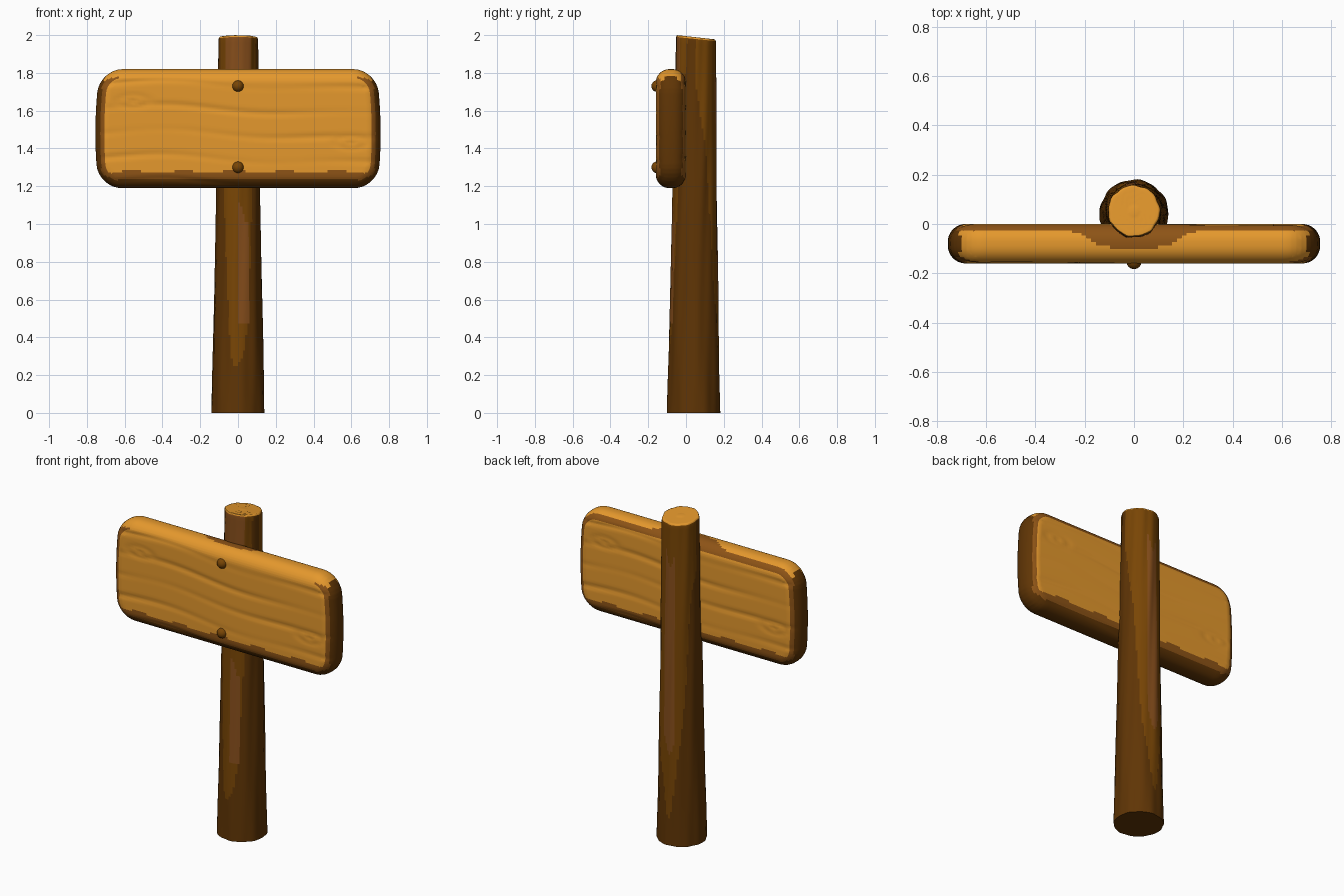
import bpy, bmesh, math
from mathutils import Vector

if "Cube" in bpy.data.objects:
    bpy.data.objects.remove(bpy.data.objects["Cube"])

def material(name, rgb):
    m = bpy.data.materials.new(name)
    m.diffuse_color = (*rgb, 1)
    m.use_nodes = True
    m.node_tree.nodes["Principled BSDF"].inputs["Base Color"].default_value = m.diffuse_color
    return m

LIGHT = material("light_wood", (0.78, 0.315, 0.026))
EDGE = material("edge_brown", (0.27, 0.088, 0.008))
DARK = material("dark_brown", (0.115, 0.035, 0.0015))
MID = material("mid_brown", (0.19, 0.06, 0.0015))
STRIPE = material("stripe_brown", (0.24, 0.076, 0.011))

def finish(bm, name, mats, angle=50):
    bmesh.ops.recalc_face_normals(bm, faces=bm.faces)
    me = bpy.data.meshes.new(name)
    bm.to_mesh(me)
    bm.free()
    for m in mats:
        me.materials.append(m)
    ob = bpy.data.objects.new(name, me)
    bpy.context.collection.objects.link(ob)
    bpy.ops.object.select_all(action='DESELECT')
    ob.select_set(True)
    bpy.context.view_layer.objects.active = ob
    bpy.ops.object.shade_smooth_by_angle(angle=math.radians(angle))
    return ob

# Post: tapered log with shallow bark waves, slanted top and ringed cut end
N, ROWS = 64, 96
def post_radius(z):
    return 0.105 + 0.035 * (1 - z / 2) ** 1.3

bm = bmesh.new()
levels = [(1.98 * i / ROWS, 1.0) for i in range(ROWS + 1)]
cut_start = len(levels)
levels += [(1.99, 0.99), (1.998, 0.96), (2.0, 0.91)]
levels += [(2.0 - 0.003 * (k % 2), 0.91 - 0.12 * k) for k in range(1, 7)]
rings = []
for z, s in levels:
    ring = []
    for j in range(N):
        a = 2 * math.pi * j / N
        wave = 0.0018 * math.sin(7 * a + 3 * math.sin(2.2 * z)) + 0.0012 * math.sin(13 * a - 4 * z)
        r = (post_radius(z) + wave) * s
        y = 0.04 + 0.006 * z - r * math.cos(a)
        drop = 0.022 * (y + 0.05) / 0.2 * max(0, (z - 1.8) / 0.2)
        ring.append(bm.verts.new((r * math.sin(a), y, z - drop)))
    rings.append(ring)
for i in range(len(rings) - 1):
    for j in range(N):
        k = (j + 1) % N
        f = bm.faces.new((rings[i][j], rings[i][k], rings[i + 1][k], rings[i + 1][j]))
        z = levels[i][0]
        a = 2 * math.pi * (j + 0.5) / N
        edge = 0.05 * math.sin(9 * a + 1)
        # the paler wood rises in a pointed flame at front and back
        limit = 0.2 + (2.2 if math.cos(a) > 0 else 1.5) * math.sin(a) ** 2 + edge
        if i >= cut_start:
            f.material_index = 0
        elif abs(a - 0.23) < 0.23 and 0.47 < z < 1.05 + edge:
            f.material_index = 3
        elif abs(a - math.pi) < 0.33 and 0.6 + edge < z < 1.75 + edge:
            f.material_index = 3
        elif z > 1.8 and math.cos(a) > 0.75:
            f.material_index = 3
        else:
            f.material_index = 1 if z < limit else 2
bm.faces.new(rings[-1]).material_index = 0
bm.faces.new(rings[0][::-1]).material_index = 1
finish(bm, "post", [LIGHT, DARK, MID, STRIPE])

# Board: box with round corners and soft edges, sliced so the grain can be pressed in
bm = bmesh.new()
bmesh.ops.create_cube(bm, size=1)
for v in bm.verts:
    v.co = Vector((v.co.x * 1.51, v.co.y * 0.16 - 0.08, v.co.z * 0.63 + 1.505))
corner = [e for e in bm.edges if abs(e.verts[0].co.y - e.verts[1].co.y) > 0.1]
bmesh.ops.bevel(bm, geom=corner, offset=0.125, segments=8, profile=0.5, affect='EDGES')
rim = [e for e in bm.edges if abs(e.verts[0].co.y - e.verts[1].co.y) < 0.001]
bmesh.ops.bevel(bm, geom=rim, offset=0.072, segments=9, profile=0.5, affect='EDGES')

def slice_all(axis, start, step, count):
    for i in range(count):
        p = [0, 0, 0]
        n = [0, 0, 0]
        p[axis], n[axis] = start + i * step, 1
        bmesh.ops.bisect_plane(bm, geom=bm.verts[:] + bm.edges[:] + bm.faces[:],
                               dist=1e-5, plane_co=p, plane_no=n)

slice_all(0, -0.72, 0.02, 73)
slice_all(2, 1.211, 0.0125, 48)
bm.normal_update()

# Board colours: light faces and top, brown soft edges, darker ends and underside
for f in bm.faces:
    n, c = f.normal, f.calc_center_median()
    wobble = 0.008 * math.sin(23 * c.x + 31 * c.z)
    f.material_index = 0
    if c.z < 1.277 + wobble and abs(n.y) > 0.95:
        f.material_index = 1
    if abs(n.y) > 0.96:
        continue
    side = max(abs(n.x), -n.z)
    if n.z > 0.45 and abs(n.x) < 0.72:
        # pale top with a brown back edge that widens beside the post
        if c.y > -0.028 - 0.072 * math.exp(-(c.x / 0.2) ** 4):
            f.material_index = 1
    elif -n.z > 0.42 or abs(n.x) > 0.7:
        f.material_index = 2
    elif side > 0.1 or n.y > 0:
        f.material_index = 1

# Board grain: long wavering grooves that bend round two knots
KNOTS = [(-0.56, 1.65), (0.6, 1.43)]
def grain(x, z):
    g = math.sin(48 * (z + 0.02 * math.sin(3.1 * x) + 0.01 * math.sin(7 * x + 1)))
    g = max(0, g) ** 4 * (0.6 + 0.4 * math.sin(4 * x + 17 * z))
    for kx, kz in KNOTS:
        d = math.hypot((x - kx) / 0.15, (z - kz) / 0.06)
        if d < 1:
            g = g * d + (1 - d) * (0.6 + 0.6 * math.cos(11 * d))
    return 0.006 * g

for v in bm.verts:
    w = max(0, abs(v.normal.y) - 0.5) * 2
    x = v.co.x if v.co.y < -0.08 else -v.co.x
    v.co.y += math.copysign(grain(x, v.co.z), -0.08 - v.co.y) * w
    # ends bow out slightly
    v.co.x *= 1 - 0.025 * ((v.co.z - 1.48) / 0.3) ** 2
finish(bm, "sign_board", [LIGHT, EDGE, DARK])

# Nails: small domed heads on the front
for name, z in (("upper_nail", 1.73), ("lower_nail", 1.30)):
    bm = bmesh.new()
    bmesh.ops.create_uvsphere(bm, u_segments=16, v_segments=10, radius=0.031)
    for v in bm.verts:
        v.co += Vector((0, -0.152, z))
    finish(bm, name, [MID])
